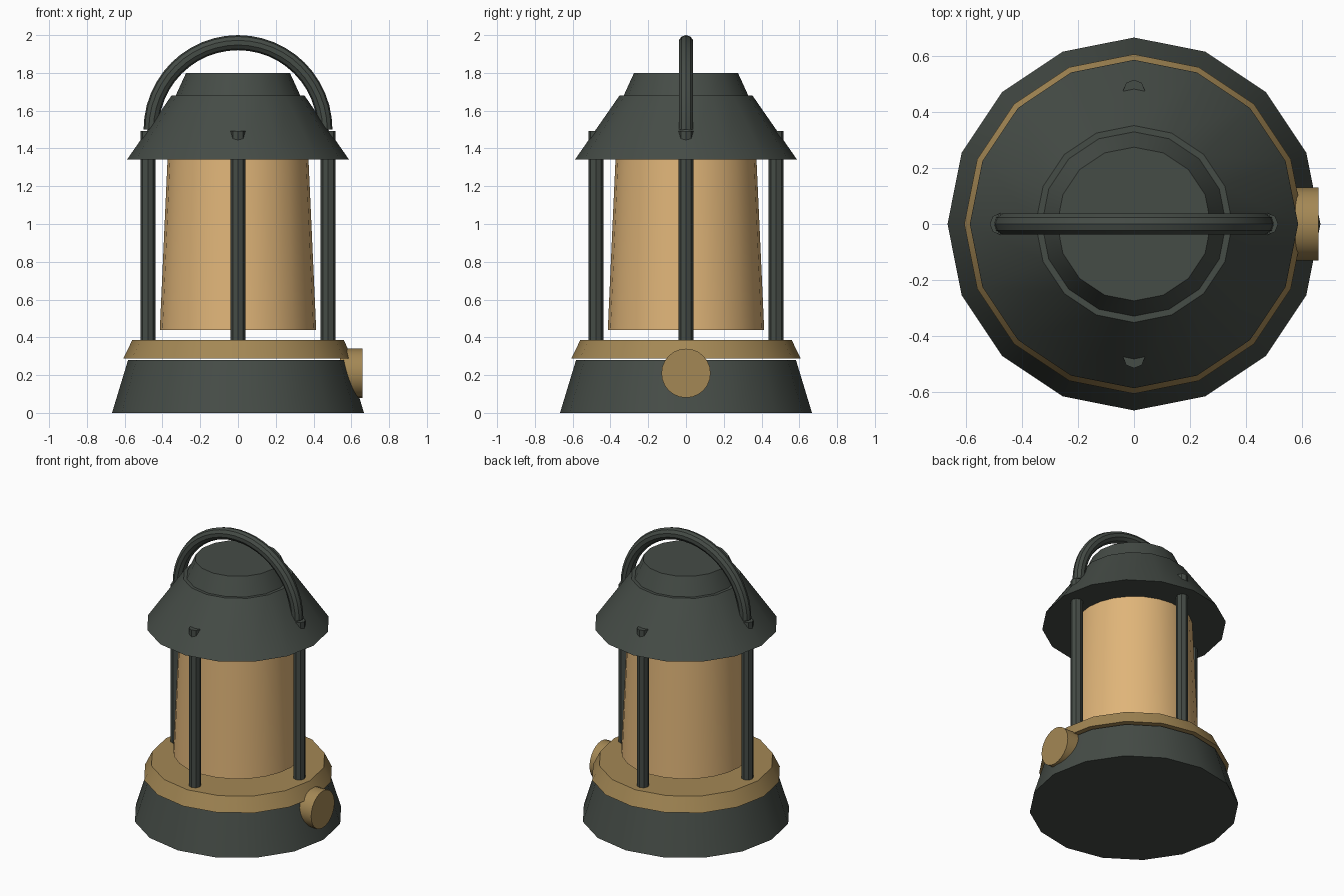
import bpy
import bmesh
import math
from mathutils import Matrix, Vector

if "Cube" in bpy.data.objects:
    bpy.data.objects.remove(bpy.data.objects["Cube"])


def colour(name, rgb):
    m = bpy.data.materials.new(name)
    m.diffuse_color = (*rgb, 1.0)
    m.use_nodes = True
    m.node_tree.nodes["Principled BSDF"].inputs["Base Color"].default_value = m.diffuse_color
    return m


DARK = colour("dark green grey metal", (0.06, 0.072, 0.062))
BRASS = colour("aged brass", (0.37, 0.245, 0.09))
GLOW = colour("warm amber glass", (0.74, 0.46, 0.19))


def finish(name, bm, mat):
    bmesh.ops.recalc_face_normals(bm, faces=bm.faces)
    me = bpy.data.meshes.new(name)
    bm.to_mesh(me)
    bm.free()
    me.materials.append(mat)
    ob = bpy.data.objects.new(name, me)
    bpy.context.collection.objects.link(ob)
    bpy.ops.object.select_all(action='DESELECT')
    ob.select_set(True)
    bpy.context.view_layer.objects.active = ob
    bpy.ops.object.shade_smooth_by_angle(angle=math.radians(30))
    return ob


def frustum(name, mat, sides, r0, r1, z0, z1, centre=(0, 0), turn=None):
    """Closed cone section with a corner on +x, optionally turned afterwards."""
    bm = bmesh.new()
    rings = [[bm.verts.new((centre[0] + r * math.cos(2 * math.pi * i / sides),
                            centre[1] + r * math.sin(2 * math.pi * i / sides), z))
              for i in range(sides)] for r, z in ((r0, z0), (r1, z1))]
    for ring in rings:
        bm.faces.new(ring)
    for i in range(sides):
        j = (i + 1) % sides
        bm.faces.new((rings[0][i], rings[0][j], rings[1][j], rings[1][i]))
    if turn:
        bm.transform(turn)
    return finish(name, bm, mat)


# Base and brass collar
frustum("base", DARK, 16, 0.667, 0.582, 0.0, 0.28)
frustum("collar", BRASS, 16, 0.607, 0.56, 0.288, 0.385)

# Tapered glass chimney
frustum("glass", GLOW, 24, 0.414, 0.372, 0.44, 1.37)

# Hood and top cap
frustum("hood", DARK, 16, 0.587, 0.352, 1.342, 1.68)
frustum("cap", DARK, 16, 0.332, 0.275, 1.675, 1.80)

# Four upright posts
for k, side in enumerate(("right", "back", "left", "front")):
    a = k * math.pi / 2
    frustum("post_" + side, DARK, 8, 0.039, 0.039, 0.37, 1.492,
            (0.477 * math.cos(a), 0.477 * math.sin(a)))

# Control knob on the right, axis along x
frustum("knob", BRASS, 24, 0.13, 0.13, 0.54, 0.66,
        turn=Matrix.Translation((0, 0, 0.21)) @ Matrix.Rotation(math.pi / 2, 4, 'Y'))

# Half-ring carrying handle
bm = bmesh.new()
STEPS, SIDES, R, r = 24, 10, 0.46, 0.04
rings = []
for s in range(STEPS + 1):
    a = math.pi * s / STEPS
    out = Vector((math.cos(a), 0, math.sin(a)))
    mid = out * R + Vector((0, 0, 1.50))
    rings.append([bm.verts.new(mid + out * r * math.cos(2 * math.pi * i / SIDES)
                               + Vector((0, r * math.sin(2 * math.pi * i / SIDES), 0)))
                  for i in range(SIDES)])
for p, q in zip(rings, rings[1:]):
    for i in range(SIDES):
        j = (i + 1) % SIDES
        bm.faces.new((p[i], p[j], q[j], q[i]))
bm.faces.new(rings[0])
bm.faces.new(rings[-1])
finish("handle", bm, DARK)
